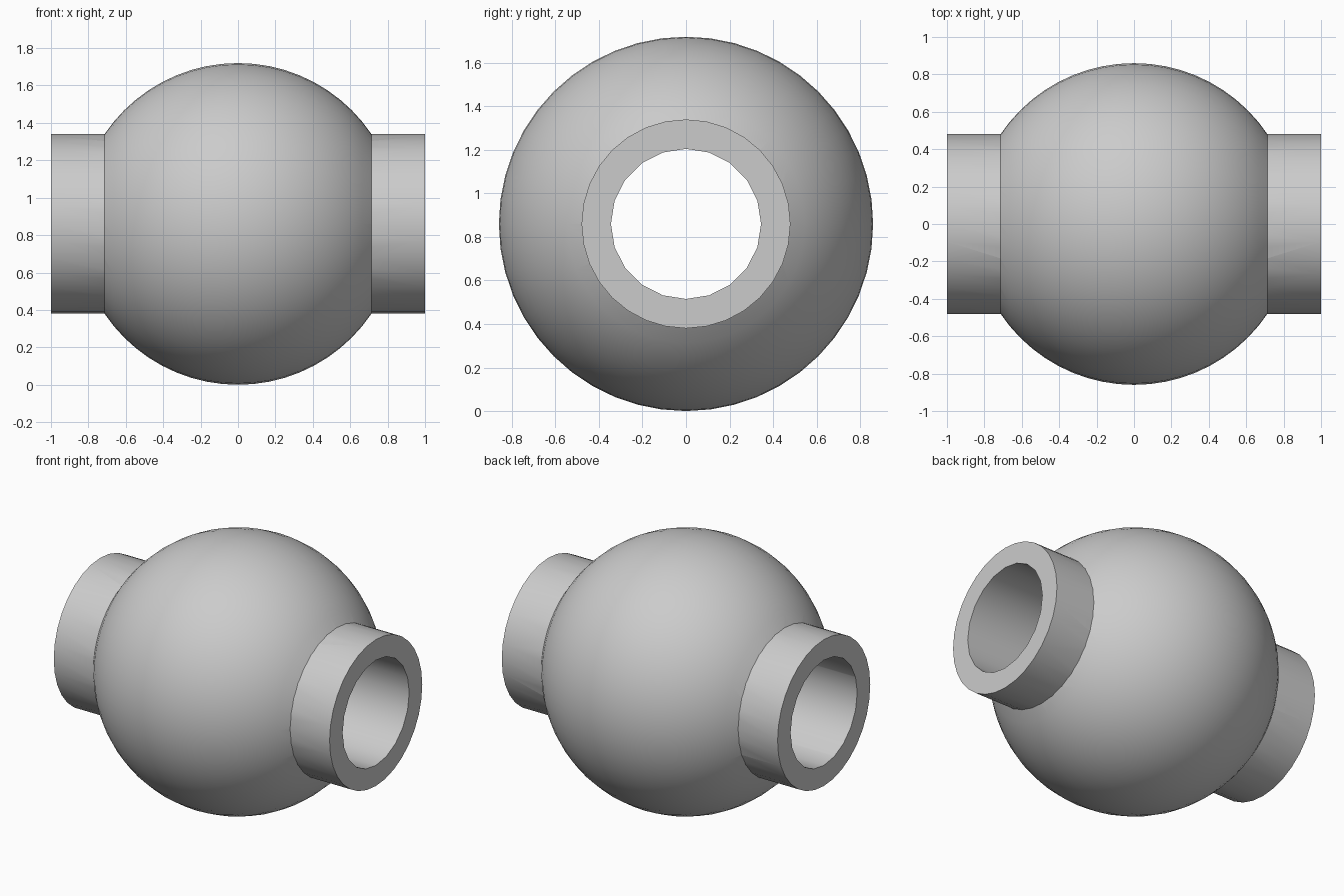
import bpy
import math

R_BALL, R_COLLAR, R_BORE = 0.86, 0.48, 0.345
CENTRE = (0, 0, R_BALL)
ALONG_X = (0, math.pi / 2, 0)

cube = bpy.data.objects.get("Cube")
if cube:
    bpy.data.objects.remove(cube, do_unlink=True)

grey = bpy.data.materials.new("plain_grey")
grey.use_nodes = True
grey.diffuse_color = (0.6, 0.6, 0.6, 1)
grey.node_tree.nodes["Principled BSDF"].inputs["Base Color"].default_value = (0.6, 0.6, 0.6, 1)


def tube(name, radius, length, sides):
    bpy.ops.mesh.primitive_cylinder_add(vertices=sides, radius=radius, depth=length,
                                        location=CENTRE, rotation=ALONG_X)
    obj = bpy.context.object
    obj.name = name
    obj.data.materials.append(grey)
    return obj


def combine(target, tool, operation):
    mod = target.modifiers.new(operation.lower(), 'BOOLEAN')
    mod.operation = operation
    mod.solver = 'EXACT'
    mod.object = tool
    bpy.ops.object.select_all(action='DESELECT')
    target.select_set(True)
    bpy.context.view_layer.objects.active = target
    bpy.ops.object.modifier_apply(modifier=mod.name)
    bpy.data.objects.remove(tool, do_unlink=True)


# Collars running through the ball, and the bore through both
collars = tube("collars", R_COLLAR, 2.0, 32)
bore = tube("bore_cutter", R_BORE, 2.4, 20)

# Round body with its poles on the bore axis
bpy.ops.mesh.primitive_uv_sphere_add(segments=48, ring_count=32, radius=R_BALL,
                                     location=CENTRE, rotation=ALONG_X)
body = bpy.context.object
body.name = "bored_ball_with_collars"
body.data.materials.append(grey)

combine(body, collars, 'UNION')
combine(body, bore, 'DIFFERENCE')
bpy.ops.object.shade_smooth_by_angle(angle=math.radians(30))
